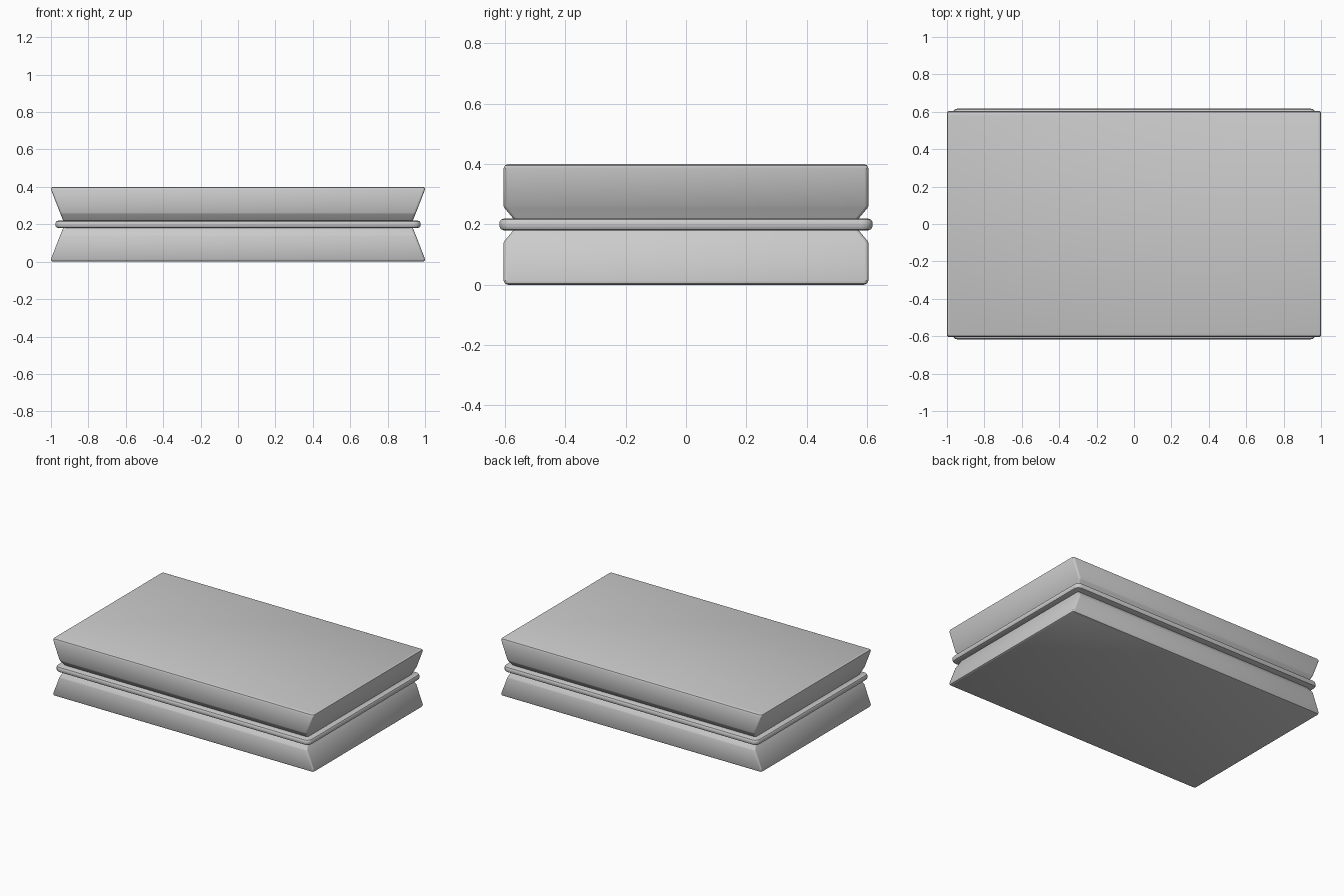
import bpy, bmesh, math

if "Cube" in bpy.data.objects:
    bpy.data.objects.remove(bpy.data.objects["Cube"])


def rounded_rect(bm, hx, hy, r, z, n=3):
    """One horizontal ring of vertices with rounded corners."""
    ring = []
    for k, (sx, sy) in enumerate([(1, 1), (-1, 1), (-1, -1), (1, -1)]):
        for i in range(n + 1):
            a = math.pi / 2 * (k + i / n)
            ring.append(bm.verts.new((sx * (hx - r) + r * math.cos(a),
                                      sy * (hy - r) + r * math.sin(a), z)))
    return ring


def loft(name, sections):
    """Stack of rings (half x, half y, corner radius, z), capped at both ends."""
    bm = bmesh.new()
    rings = [rounded_rect(bm, *s) for s in sections]
    for a, b in zip(rings, rings[1:]):
        for i in range(len(a)):
            j = (i + 1) % len(a)
            bm.faces.new((a[i], a[j], b[j], b[i]))
    bm.faces.new(rings[0])
    bm.faces.new(rings[-1])
    bmesh.ops.recalc_face_normals(bm, faces=bm.faces[:])
    mesh = bpy.data.meshes.new(name)
    bm.to_mesh(mesh)
    bm.free()
    ob = bpy.data.objects.new(name, mesh)
    bpy.context.collection.objects.link(ob)
    bpy.ops.object.select_all(action='DESELECT')
    ob.select_set(True)
    bpy.context.view_layer.objects.active = ob
    bpy.ops.object.shade_smooth_by_angle(angle=math.radians(35))
    return ob


# Lower half: bevelled base, ends tapering in, front and back undercut at the waist
half = [
    (0.992, 0.590, 0.010, 0.000),
    (0.998, 0.600, 0.012, 0.004),
    (1.000, 0.605, 0.013, 0.014),
    (0.952, 0.605, 0.013, 0.138),
    (0.949, 0.602, 0.013, 0.145),
    (0.935, 0.573, 0.013, 0.180),
    (0.927, 0.560, 0.013, 0.200),
]
loft("lower_body", half)

# Upper half: the same profile mirrored about the waist
loft("upper_body", [(x, y, r, 0.4 - z) for x, y, r, z in half])

# Rounded band around the waist
band = [(0.016, 0.180), (0.005, 0.184), (0.0, 0.192),
        (0.0, 0.208), (0.005, 0.216), (0.016, 0.220)]
loft("waist_band", [(0.976 - d, 0.618 - d, 0.036 - d, z) for d, z in band])
